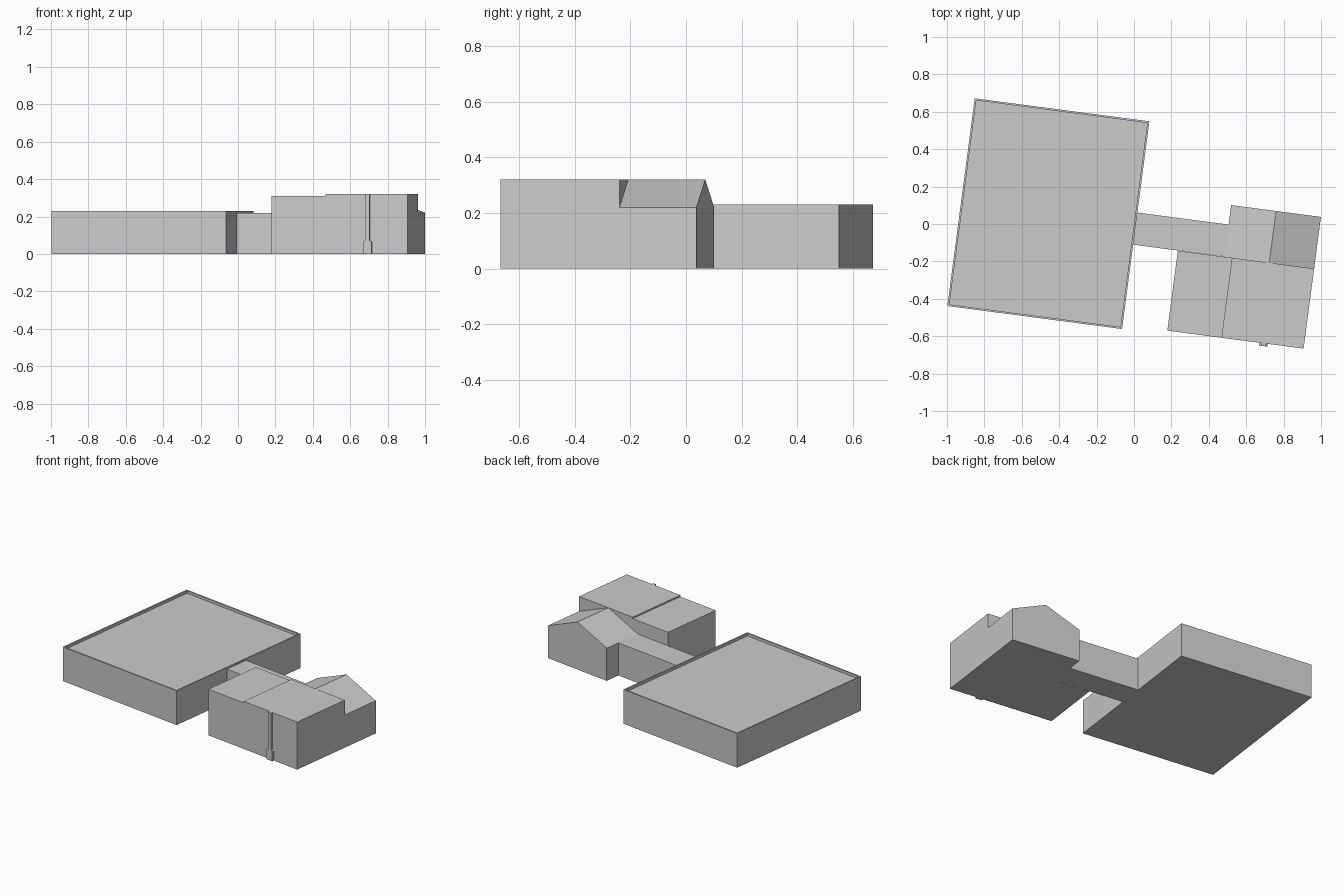
import bpy, bmesh, math
from mathutils import Matrix, Vector

cube = bpy.data.objects.get("Cube")
if cube:
    bpy.data.objects.remove(cube, do_unlink=True)

# The whole site is turned slightly clockwise on plan
SITE = Matrix.Rotation(math.radians(-7.5), 4, 'Z')

grey = bpy.data.materials.new("plain_grey")
grey.use_nodes = True
grey.diffuse_color = (0.6, 0.6, 0.6, 1)
grey.node_tree.nodes["Principled BSDF"].inputs["Base Color"].default_value = (0.6, 0.6, 0.6, 1)


def finish(name, bm):
    bmesh.ops.recalc_face_normals(bm, faces=bm.faces)
    bm.transform(SITE)
    mesh = bpy.data.meshes.new(name)
    bm.to_mesh(mesh)
    bm.free()
    mesh.materials.append(grey)
    obj = bpy.data.objects.new(name, mesh)
    bpy.context.collection.objects.link(obj)
    return obj


def prism(profile, y0, y1):
    """Extrude an x-z outline from y0 to y1."""
    bm = bmesh.new()
    face = bm.faces.new([bm.verts.new((x, y0, z)) for x, z in profile])
    out = bmesh.ops.extrude_face_region(bm, geom=[face])
    moved = [g for g in out["geom"] if isinstance(g, bmesh.types.BMVert)]
    bmesh.ops.translate(bm, verts=moved, vec=Vector((0, y1 - y0, 0)))
    bmesh.ops.recalc_face_normals(bm, faces=bm.faces)
    return bm


def block(x0, x1, y0, y1, height):
    return prism([(x0, 0), (x1, 0), (x1, height), (x0, height)], y0, y1)


# Large hall: flat roof sunk behind a thin parapet
hall = block(-0.932, 0.010, -0.565, 0.555, 0.23)
roof = max(hall.faces, key=lambda f: f.calc_center_median().z)
bmesh.ops.inset_region(hall, faces=[roof], thickness=0.014)
rim = bmesh.ops.extrude_face_region(hall, geom=[roof])
bmesh.ops.translate(hall, vec=Vector((0, 0, -0.018)),
                    verts=[g for g in rim["geom"] if isinstance(g, bmesh.types.BMVert)])
if roof.is_valid:
    bmesh.ops.delete(hall, geom=[roof], context='FACES_ONLY')
finish("main_hall", hall)

# Low link between the hall and the houses
finish("link_corridor", block(0.010, 0.502, -0.110, 0.063, 0.22))

# Pair of flat-roofed front wings
finish("front_wing_low", block(0.251, 0.543, -0.542, -0.111, 0.31))
finish("front_wing_high", block(0.543, 0.986, -0.542, -0.111, 0.32))

# Gabled rear wing
finish("gabled_wing", prism([(0.502, 0), (0.986, 0), (0.986, 0.22),
                             (0.744, 0.32), (0.502, 0.22)], -0.111, 0.168))

# Slim chimney with a wider stepped base
mid, wide, slim = 0.770, 0.023, 0.012
finish("chimney", prism([(mid - wide, 0), (mid + wide, 0), (mid + wide, 0.065),
                         (mid + slim, 0.072), (mid + slim, 0.32),
                         (mid - slim, 0.32), (mid - slim, 0.072),
                         (mid - wide, 0.065)], -0.557, -0.542))
